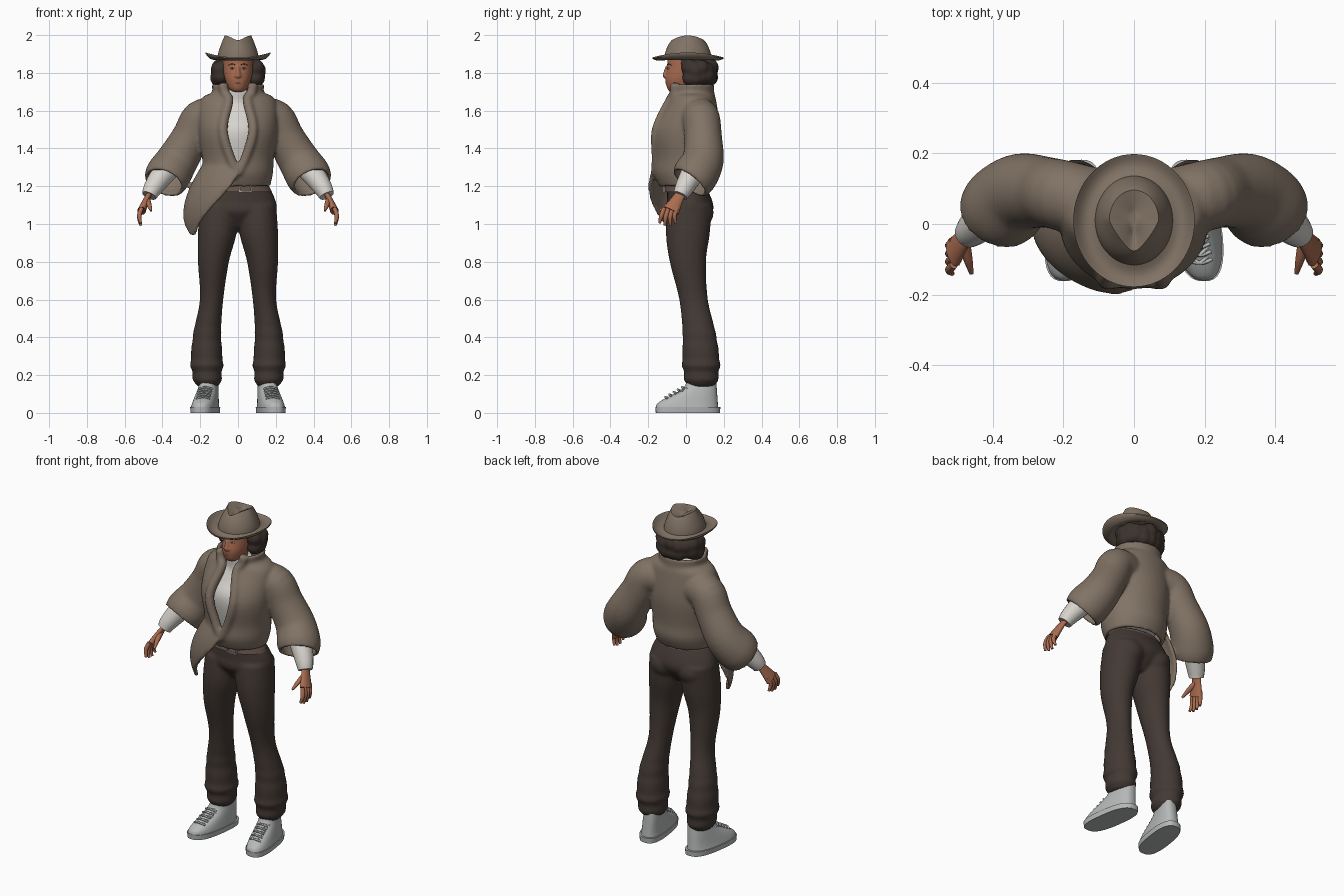
import bpy, bmesh, math, random
from math import sin, cos, pi, tau
from mathutils import Vector, Matrix

cube = bpy.data.objects.get("Cube")
if cube:
    bpy.data.objects.remove(cube, do_unlink=True)
random.seed(4)
SIDES = (1, -1)


def material(name, *rgb):
    mat = bpy.data.materials.new(name)
    mat.use_nodes = True
    mat.diffuse_color = (*rgb, 1)
    mat.node_tree.nodes["Principled BSDF"].inputs["Base Color"].default_value = (*rgb, 1)
    return mat


TAUPE = material("taupe wool", .22, .17, .13)
WHITE = material("white knit", .68, .65, .61)
BROWN = material("dark brown cloth", .056, .041, .034)
HAIR = material("dark hair", .045, .032, .026)
SKIN = material("skin", .4, .15, .08)
SHOE = material("light grey shoe", .47, .48, .48)
LEATHER = material("belt leather", .12, .08, .06)
METAL = material("buckle metal", .4, .36, .31)
LIPS = material("lips", .28, .09, .06)
EYE = material("eye white", .6, .55, .5)


def spline(keys, steps=5):
    """Catmull-Rom interpolation of key rows."""
    last, out = len(keys) - 1, []
    for i in range(last):
        before, start, end, after = keys[max(i - 1, 0)], keys[i], keys[i + 1], keys[min(i + 2, last)]
        for j in range(steps):
            t = j / steps
            out.append([q + t / 2 * (r - p + t * (2*p - 5*q + 4*r - s + t * (3*(q - r) + s - p)))
                        for p, q, r, s in zip(before, start, end, after)])
    return out + [list(keys[last])]


def skin_rows(bm, rows, closed=True, cap=True):
    rings = [[bm.verts.new(point) for point in row] for row in rows]
    count = len(rings[0])
    for low, high in zip(rings, rings[1:]):
        for i in range(count if closed else count - 1):
            j = (i + 1) % count
            bm.faces.new((low[i], low[j], high[j], high[i]))
    if closed and cap:
        bm.faces.new(rings[0])
        bm.faces.new(rings[-1])


def boxy(value, power):
    return math.copysign(abs(value) ** power, value)


def stack(bm, keys, count=40, power=1):
    """Level rings (x, y, z, rx, ry); two extra angles make an open sheet."""
    rows, is_open = [], len(keys[0]) > 5
    for x, y, z, rx, ry, *span in spline(keys):
        start, end = span or (0, tau)
        steps = count - 1 if is_open else count
        angles = [start + (end - start) * i / steps for i in range(count)]
        rows.append([(x + rx * boxy(sin(a), power), y - ry * boxy(cos(a), power), z) for a in angles])
    skin_rows(bm, rows, not is_open)


def tube(bm, keys, count=16, cap=True, flat=1):
    """Rings (x, y, z, radius) square to the path."""
    keys = spline(keys)
    points = [Vector(key[:3]) for key in keys]
    rows = []
    for i, (point, key) in enumerate(zip(points, keys)):
        along = (points[min(i + 1, len(points) - 1)] - points[max(i - 1, 0)]).normalized()
        depth = Vector((0, 1, 0))
        depth = (depth - along * depth.dot(along)).normalized()
        width = along.cross(depth) * flat
        angles = [tau * j / count for j in range(count)]
        rows.append([point + (depth * cos(a) + width * sin(a)) * key[3] for a in angles])
    skin_rows(bm, rows, cap=cap)


def placed(position, size):
    return Matrix.Translation(position) @ Matrix.Diagonal((*size, 1))


def blob(bm, position, size):
    bmesh.ops.create_uvsphere(bm, u_segments=20, v_segments=12, radius=1, matrix=placed(position, size))


def flip(keys, side):
    return [(x * side, *rest) for x, *rest in keys]


def finish(name, bm, mat, mirror=False, shell=0, voxel=0):
    """Turn the mesh into an object; voxel blends overlapping pieces."""
    bmesh.ops.recalc_face_normals(bm, faces=bm.faces)
    mesh = bpy.data.meshes.new(name)
    bm.to_mesh(mesh)
    bm.free()
    mesh.materials.append(mat)
    part = bpy.data.objects.new(name, mesh)
    bpy.context.collection.objects.link(part)
    for other in bpy.context.selected_objects:
        other.select_set(False)
    part.select_set(True)
    bpy.context.view_layer.objects.active = part
    bpy.ops.object.shade_smooth_by_angle(angle=math.radians(50))
    if mirror:
        part.modifiers.new("Mirror", 'MIRROR')
    if shell:
        thickness = part.modifiers.new("Thickness", 'SOLIDIFY')
        thickness.thickness, thickness.offset = shell, 0
    if voxel:
        blend = part.modifiers.new("Blend", 'REMESH')
        blend.mode, blend.voxel_size, blend.use_smooth_shade = 'VOXEL', voxel, True
        soften = part.modifiers.new("Soften", 'SMOOTH')
        soften.factor, soften.iterations = .5, 5


# Jacket: open torso (y, z, rx, ry, half opening), rolled lapels, hanging front flap, wide sleeves
bm = bmesh.new()
torso = [(.03, 1.74, .13, .11, .08), (.03, 1.69, .13, .11, .07), (.03, 1.65, .19, .12, .05),
         (0, 1.5, .2, .17, .08), (0, 1.35, .18, .16, .04), (0, 1.27, .175, .16, 0), (0, 1.2, .16, .13, 0)]
stack(bm, [(0, y, z, rx, ry, math.asin(gap / rx), tau - math.asin(gap / rx))
           for y, z, rx, ry, gap in torso], count=64)
lapel = [(gap, y - ry * math.sqrt(1 - (gap / rx) ** 2), z, .016) for y, z, rx, ry, gap in torso[:-1]]
flap = [i / 5 for i in range(6)]
stack(bm, [(0, 0, 1.31 - .37 * t, .18 + .1 * sin(2.2 * t), .16 + .17 * t - .2 * t * t,
            .7 * t ** 3 - 1.9, .1 - 1.15 * t ** 1.2) for t in flap])
sleeve = [(.12, .06, 1.57, .09), (.2, .08, 1.555, .09), (.25, .09, 1.46, .09),
          (.32, .09, 1.34, .1), (.37, .05, 1.26, .11), (.39, .02, 1.22, .1)]
for side in SIDES:
    tube(bm, flip(sleeve, side), count=36, cap=False)
    tube(bm, flip(lapel, side))
finish("jacket", bm, TAUPE, shell=.02, voxel=.009)

# Sweater body, rolled neck and forearms
bm = bmesh.new()
stack(bm, [(0, 0, 1.26, .13, .1), (0, 0, 1.48, .17, .14), (0, .02, 1.58, .16, .11),
           (0, .02, 1.64, .08, .08), (0, .01, 1.7, .07, .07), (0, .01, 1.71, .06, .06)])
finish("sweater", bm, WHITE)
bm = bmesh.new()
tube(bm, [(.32, .08, 1.34, .06), (.4, .03, 1.26, .06), (.45, -.01, 1.19, .05), (.47, -.03, 1.15, .04)])
finish("sweater_sleeves", bm, WHITE, mirror=True)

# Trousers: two legs with creased hems, blended into the hips
bm = bmesh.new()
leg = [(.16, .08, .14, .06), (.165, .08, .25, .083), (.163, .07, .42, .072), (.14, .04, .6, .06),
       (.13, .01, .8, .08), (.11, .01, .95, .1), (.1, .02, 1.1, .1)]
for side in SIDES:
    rings = []
    for x, y, z, radius in spline(flip(leg, side)):
        radius += .01 * sin(80 * z) * max(0, 1 - 2 * z)
        rings.append((x, y, z, radius + .002, radius + .016))
    stack(bm, rings)
    blob(bm, (side * .09, .062, 1.06), (.09, .085, .08))
stack(bm, [(0, .02, .98, .03, .06), (0, .02, 1.06, .19, .12), (0, .02, 1.12, .2, .12), (0, 0, 1.21, .16, .1)])
finish("trousers", bm, BROWN, voxel=.01)

# Belt and buckle
bm = bmesh.new()
stack(bm, [(0, 0, 1.17, .18, .117), (0, 0, 1.2, .165, .108)])
finish("belt", bm, LEATHER)
bm = bmesh.new()
for side in SIDES:
    for position, size in (((.04, -.117, 1.185 + .015 * side), (.06, .01, .007)),
                           ((.04 + .03 * side, -.117, 1.185), (.007, .01, .037))):
        bmesh.ops.create_cube(bm, matrix=placed(position, size))
finish("buckle", bm, METAL)

# Shoes: sole, upper and crossed laces, toes turned slightly out
bm = bmesh.new()
stack(bm, [(.175, .01, 0, .07, .17), (.175, .01, .03, .072, .172)], power=.75)
upper = []
for i in range(9):
    rise = i / 8
    length = .08 + .085 * (.5 + cos(pi * rise) / 2) ** 1.3
    upper.append((.175 - .01 * rise, .17 - length - .01 * rise, .03 + .14 * rise, .068 - .023 * rise, length))
stack(bm, upper, power=.8)
for i in range(5):
    y, z = .022 * i - .11, .08 + .013 * i
    for side in SIDES:
        reach = .036 * side
        tube(bm, [(.17 - reach, y + .03, z - .005, .005), (.17, y, z + .005, .005),
                  (.17 + reach, y + .01, z - .005, .005)], count=8)
for v in bm.verts:
    v.co.x -= v.co.y / 7
finish("shoes", bm, SHOE, mirror=True)

# Hands: flat palm, four fanned fingers and a thumb
bm = bmesh.new()
tube(bm, [(.46, -.02, 1.17, .03), (.48, -.04, 1.14, .03), (.51, -.08, 1.07, .045)], flat=.5)
for i in range(4):
    y, z, reach = .023 * i - .115, 1.085, .08 + .015 * sin(i)
    tube(bm, [(.51, y, z, .012), (.523, y - .015, z - reach / 2, .012),
              (.515, y - .025 + .006 * i, z - reach, .007)], count=10)
tube(bm, [(.48, -.05, 1.13, .016), (.47, -.1, 1.1, .013), (.46, -.14, 1.07, .006)], count=10)
finish("hands", bm, SKIN, mirror=True)

# Head with neck and nose
bm = bmesh.new()
stack(bm, [(0, -.06, 1.7, .025, .025), (0, -.04, 1.72, .05, .06), (0, -.02, 1.77, .07, .09),
           (0, 0, 1.83, .08, .1), (0, 0, 1.88, .08, .1)])
stack(bm, [(0, .01, 1.66, .05, .05), (0, .01, 1.78, .05, .05)])
tube(bm, [(0, -.1, 1.835, .008), (0, -.11, 1.79, .013), (0, -.11, 1.775, .01)])
for side in SIDES:
    blob(bm, (side * .011, -.109, 1.784), (.009, .009, .007))
finish("head", bm, SKIN, voxel=.005)

# Lips, eyes, irises and brows
bm = bmesh.new()
for z in (1.747, 1.754):
    blob(bm, (0, -.1, z), (.02, .008, .005))
finish("lips", bm, LIPS)
bm = bmesh.new()
blob(bm, (.03, -.093, 1.824), (.012, .007, .005))
finish("eyes", bm, EYE, mirror=True)
bm = bmesh.new()
blob(bm, (.03, -.097, 1.824), (.005, .005, .005))
tube(bm, [(.016, -.097, 1.844, .002), (.035, -.092, 1.847, .002), (.052, -.078, 1.84, .002)], count=8)
finish("irises_and_brows", bm, HAIR, mirror=True)

# Wavy bobbed hair made of blended locks
bm = bmesh.new()
stack(bm, [(0, .06, 1.76, .08, .07), (0, .04, 1.82, .1, .08), (0, .02, 1.87, .09, .1)])
for z in (1.78, 1.82):
    for i in range(11):
        angle = math.radians(68 + 22.4 * i)
        radius = random.uniform(.04, .05)
        height = z + random.uniform(-.01, .01)
        blob(bm, (.1 * sin(angle), .05 - .075 * cos(angle), height), (radius, radius, radius))
finish("hair", bm, HAIR, voxel=.008)

# Hat: curled brim, tapered crown pinched at the front, and a teardrop dent
hat = []


def hat_ring(radius, z, curl=0, pinch=0):
    row = []
    for i in range(64):
        a = tau * i / 64
        narrow = 1 - pinch * max(0, cos(a))
        row.append((radius * sin(a) * narrow, .01 - (radius + .016) * cos(a),
                    z + curl * sin(a) ** 2 - pinch * cos(a) ** 2 / 20))
    hat.append(row)


brim = [i / 5 for i in range(6)]
for lift, order in ((0, brim), (.007, reversed(brim))):
    for t in order:
        hat_ring(.11 + .062 * t, 1.875 + lift - .01 * sin(pi * t), curl=.026 * t * t)
for t in brim:
    hat_ring(.11 - .04 * t, 1.885 + .113 * t ** .8, pinch=.5 * t * t)
for t in brim[1:]:
    hat_ring(.068 - .06 * t, 1.998 - .03 * t, pinch=.5 * (1 - t / 2))
skin_rows(bm := bmesh.new(), hat)
finish("hat", bm, TAUPE)
